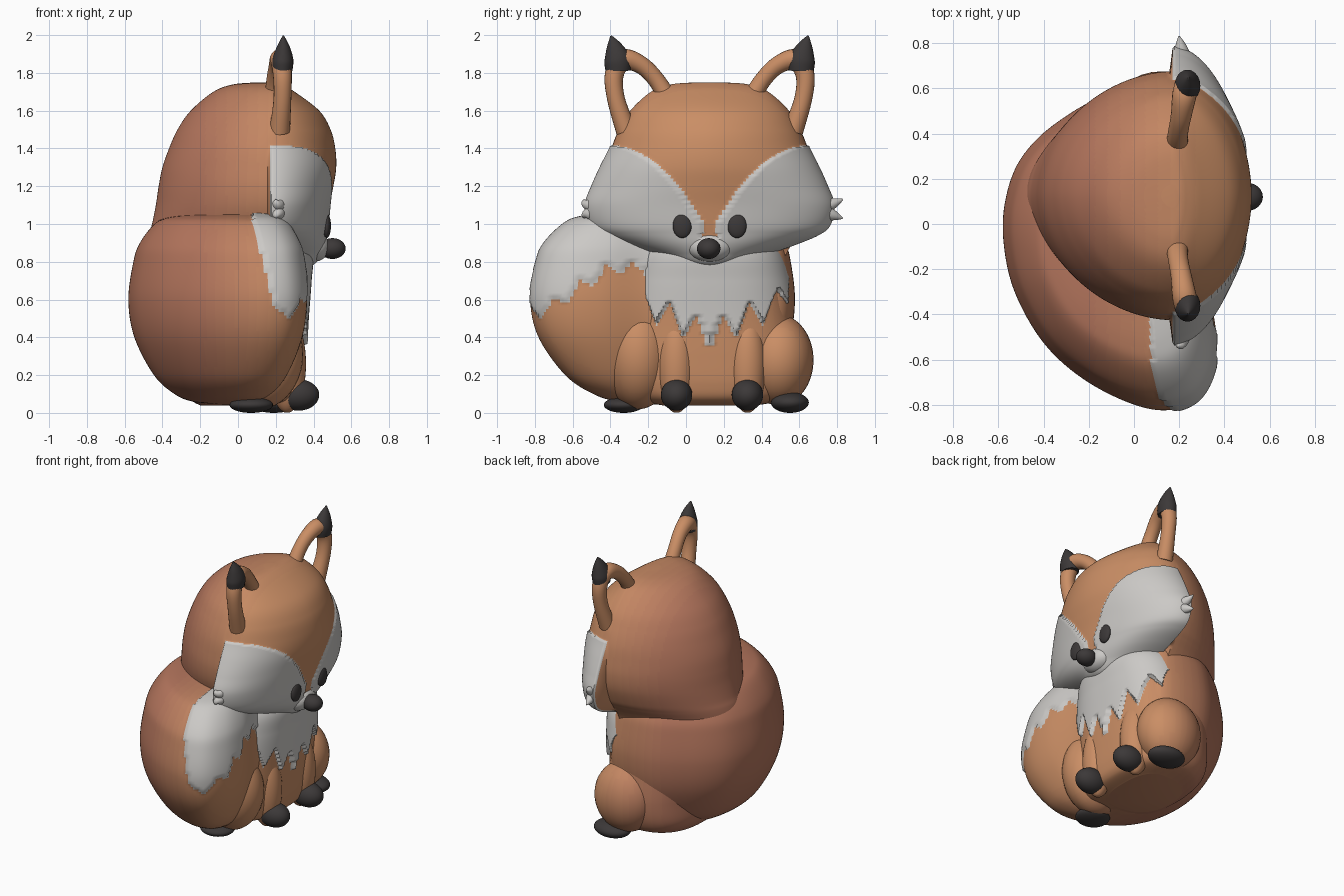
import bpy, bmesh, math
from mathutils import Vector

if "Cube" in bpy.data.objects:
    bpy.data.objects.remove(bpy.data.objects["Cube"])

# Materials: cream, dark, then coat shades from russet back to orange front
def material(name, rgb):
    m = bpy.data.materials.new(name)
    m.diffuse_color = (*rgb, 1)
    m.use_nodes = True
    m.node_tree.nodes["Principled BSDF"].inputs["Base Color"].default_value = m.diffuse_color
    return m

BACK, FRONT = Vector((0.46, 0.18, 0.11)), Vector((0.59, 0.27, 0.13))
BANDS = 10
MATS = [material("cream", (0.6, 0.585, 0.565)), material("dark", (0.045, 0.04, 0.04))]
MATS += [material(f"coat_{i}", BACK.lerp(FRONT, i / (BANDS - 1))) for i in range(BANDS)]
CREAM, DARK, ORANGE = 0, 1, 1 + BANDS
MID = 0.125  # the face's centre line in y


def coat(c):
    t = min(max((c.x + 0.2) / 0.5, 0), 1)
    return 2 + round(t * (BANDS - 1))


def zigzag(t):
    return abs(t % 1 - 0.5) * 2


def smooth_rows(rows, steps, closed=False):
    """Catmull-Rom interpolation of tuples."""
    n, out = len(rows), []
    get = (lambda i: rows[i % n]) if closed else (lambda i: rows[min(max(i, 0), n - 1)])
    for i in range(n if closed else n - 1):
        p = [Vector(get(i + k)) for k in (-1, 0, 1, 2)]
        for j in range(steps):
            t = j / steps
            out.append(0.5 * (2 * p[1] + (p[2] - p[0]) * t
                              + (2 * p[0] - 5 * p[1] + 4 * p[2] - p[3]) * t * t
                              + (3 * p[1] - p[0] - 3 * p[2] + p[3]) * t ** 3))
    if not closed:
        out.append(Vector(rows[-1]))
    return out


def skin(name, rings, paint, lift=0.0):
    """Join rings into a closed surface, colour faces, raise the cream fur."""
    bm = bmesh.new()
    vs = [[bm.verts.new(p) for p in r] for r in rings]
    n = len(vs[0])
    for a, b in zip(vs, vs[1:]):
        for k in range(n):
            bm.faces.new((a[k], a[(k + 1) % n], b[(k + 1) % n], b[k]))
    bm.faces.new(vs[0])
    bm.faces.new(vs[-1])
    bmesh.ops.recalc_face_normals(bm, faces=bm.faces[:])
    for f in bm.faces:
        f.material_index = paint(f.calc_center_median())
    bm.normal_update()
    if lift:
        moves = [(v, v.normal * lift) for v in bm.verts
                 if all(f.material_index == CREAM for f in v.link_faces)]
        for v, d in moves:
            v.co += d
    me = bpy.data.meshes.new(name)
    bm.to_mesh(me)
    bm.free()
    for m in MATS:
        me.materials.append(m)
    ob = bpy.data.objects.new(name, me)
    bpy.context.collection.objects.link(ob)
    bpy.ops.object.select_all(action='DESELECT')
    ob.select_set(True)
    bpy.context.view_layer.objects.active = ob
    bpy.ops.object.shade_smooth_by_angle(angle=math.radians(60))
    return ob


def oval(row, cx, cy, e, n=216):
    """Ring with separate front and back depth and width."""
    z, xb, xf, wf, wb = row
    pts = []
    for k in range(n):
        a = 2 * math.pi * k / n
        c, s = math.cos(a), math.sin(a)
        px = math.copysign(abs(c) ** (2 / e), c)
        py = math.copysign(abs(s) ** (2 / e), s)
        front = c > -0.001
        pts.append(Vector((cx + px * (xf - cx if front else cx - xb),
                           cy + py * (wf if front else wb), z)))
    return pts


def tube(name, path, paint, steps=6, flat=1.0, n=20):
    """Tapered tube along (x, y, z, radius) points in a y-z plane."""
    rows = smooth_rows(path, steps)
    rings = []
    for i, r in enumerate(rows):
        d = rows[min(i + 1, len(rows) - 1)] - rows[max(i - 1, 0)]
        side = Vector((0, -d[2], d[1])).normalized()
        angles = [2 * math.pi * k / n for k in range(n)]
        rings.append([Vector(r[:3]) + r[3] * (Vector((flat * math.cos(a), 0, 0)) + side * math.sin(a))
                      for a in angles])
    return skin(name, rings, paint)


def blob(name, centre, radii, paint, n=32):
    """Ellipsoid."""
    rings = []
    for i in range(1, n):
        p = math.pi * i / n
        q = math.sin(p)
        rings.append([Vector(centre) + Vector((radii[0] * q * math.cos(a), radii[1] * q * math.sin(a),
                                               -radii[2] * math.cos(p)))
                      for a in [2 * math.pi * k / n for k in range(n)]])
    return skin(name, rings, paint)


def dark(c): return DARK
def cream(c): return CREAM


# Head with flaring cheeks and cream mask; its back runs down into the body
def head_paint(c):
    d = abs(c.y - MID)
    edge = 1.42 - 0.47 * max(0, 1 - d / 0.56) ** 2.2
    if c.x > 0.165 and c.z < edge and (d > 0.035 or c.z < 0.93):
        return CREAM
    return coat(c)

head_rows = [(0.76, -0.46, 0.32, 0.05, 0.36), (0.80, -0.475, 0.40, 0.19, 0.39),
             (0.85, -0.485, 0.43, 0.31, 0.41), (0.90, -0.48, 0.45, 0.45, 0.44),
             (0.95, -0.47, 0.46, 0.57, 0.475), (1.00, -0.455, 0.47, 0.63, 0.505),
             (1.10, -0.435, 0.485, 0.65, 0.54), (1.20, -0.42, 0.505, 0.615, 0.55),
             (1.30, -0.40, 0.52, 0.57, 0.54), (1.40, -0.365, 0.515, 0.52, 0.52),
             (1.50, -0.32, 0.49, 0.48, 0.48), (1.60, -0.25, 0.43, 0.42, 0.42),
             (1.70, -0.13, 0.30, 0.31, 0.31), (1.74, -0.02, 0.23, 0.20, 0.20),
             (1.75, 0.12, 0.20, 0.05, 0.05)]
head = skin("head", [oval(r, 0.17, MID, 1.88) for r in smooth_rows(head_rows, 12)], head_paint, 0.012)

# Body with jagged chest bib
def body_paint(c):
    d = abs(c.y - MID)
    if c.x > 0.1 and d < 0.4 and c.z > 0.32 + 0.5 * d + 0.16 * zigzag(d / 0.14 + 0.5):
        return CREAM
    return coat(c)

body_rows = [(0.04, -0.2, 0.2, 0.25, 0.25), (0.07, -0.25, 0.29, 0.38, 0.38),
             (0.15, -0.3, 0.325, 0.44, 0.44), (0.3, -0.3, 0.34, 0.46, 0.46),
             (0.5, -0.3, 0.35, 0.44, 0.44), (0.7, -0.3, 0.365, 0.41, 0.41),
             (0.85, -0.3, 0.37, 0.36, 0.36), (0.95, -0.2, 0.3, 0.25, 0.25)]
skin("body", [oval(r, 0.05, MID, 2.5) for r in smooth_rows(body_rows, 20)], body_paint, 0.025)

# Back and bushy tail wrapping round to one side
def tail_paint(c):
    edge = 0.5 + 0.22 * min(max((c.y + 0.75) / 0.35, 0), 1) + 0.08 * zigzag(c.y / 0.14)
    if c.y < -0.1 and c.x > 0.08 + 0.25 * (1 - c.z) and c.z > edge:
        return CREAM
    return coat(c)

outline = [(0.28, 0.36), (0.2, 0.54), (-0.1, 0.57), (-0.34, 0.45), (-0.5, 0.29), (-0.57, 0.1),
           (-0.575, -0.1), (-0.52, -0.32), (-0.38, -0.55), (-0.17, -0.72), (0.08, -0.82),
           (0.26, -0.79), (0.35, -0.65), (0.36, -0.45), (0.3, -0.2), (0.28, 0.1)]
loop = smooth_rows(outline, 10, closed=True)
hub = Vector((-0.05, -0.1))
tail_profile = [(0.045, 0.12), (0.06, 0.36), (0.1, 0.54), (0.2, 0.745), (0.4, 0.94), (0.6, 1.0),
                (0.8, 0.95), (0.9, 0.885), (1.0, 0.74), (1.035, 0.6), (1.05, 0.35), (1.05, 0.1)]

def wrap(p, s):
    """Outline point scaled to the hub, fuller low down on the far flank."""
    d = p - hub
    k = s ** 0.65 if d.y > 0 else s
    return hub + Vector((d.x * s, d.y * k))

skin("tail_and_back", [[Vector((*(wrap(p, r[1])), r[0])) for p in loop]
                       for r in smooth_rows(tail_profile, 12)], tail_paint, 0.012)

# Haunches, front legs and paws
blob("haunch_tail_side", (0.11, -0.25, 0.31), (0.235, 0.19, 0.29), coat)
blob("haunch_far_side", (0.12, 0.49, 0.28), (0.22, 0.185, 0.24), coat)
for label, y in (("tail_side", -0.05), ("far_side", 0.325)):
    blob("front_leg_" + label, (0.26, y, 0.26), (0.1, 0.1, 0.26), coat)
    blob("front_paw_" + label, (0.32, y, 0.095), (0.11, 0.083, 0.083), dark)
blob("hind_paw_tail_side", (0.07, -0.33, 0.042), (0.115, 0.105, 0.042), dark)
blob("hind_paw_far_side", (0.19, 0.55, 0.055), (0.13, 0.1, 0.055), dark)

# Hoop ears with dark tips, and cheek tufts
ear_path = [(0.19, 0.22, 1.66, 0.05), (0.195, 0.28, 1.76, 0.045), (0.21, 0.36, 1.84, 0.047),
            (0.225, 0.455, 1.87, 0.055), (0.235, 0.505, 1.79, 0.05), (0.235, 0.495, 1.66, 0.047),
            (0.22, 0.44, 1.49, 0.055)]
ear_tip = [(0.235, 0.485, 1.81, 0.066), (0.237, 0.488, 1.87, 0.07), (0.24, 0.505, 1.94, 0.042),
           (0.24, 0.522, 1.997, 0.004)]
for side, label in ((1, "far_side"), (-1, "tail_side")):
    def flip(pts):
        return [(x, MID + side * d, z, r) for x, d, z, r in pts]
    tube("ear_" + label, flip(ear_path), lambda c: ORANGE)
    tube("ear_tip_" + label, flip(ear_tip), dark, flat=0.8)
    reach = 0.705 if side > 0 else 0.665
    for i, z in enumerate((1.13, 1.03)):
        tube(f"cheek_tuft_{label}_{i}", flip([(0.22, 0.56, 1.08, 0.05), (0.21, 0.65, z * 0.6 + 0.43, 0.03),
                                              (0.2, reach, z, 0.004)]), cream)

# Muzzle, nose and eyes set on the head's surface
blob("muzzle", (0.40, MID, 0.88), (0.085, 0.12, 0.08), cream)
blob("nose", (0.5, MID - 0.005, 0.87), (0.07, 0.062, 0.055), dark)
bpy.context.view_layer.update()
for label, y in (("tail_side", -0.02), ("far_side", 0.27)):
    hit = head.ray_cast(Vector((2, y, 0.99)), Vector((-1, 0, 0)))[1]
    blob("eye_" + label, hit, (0.022, 0.05, 0.064), dark)
